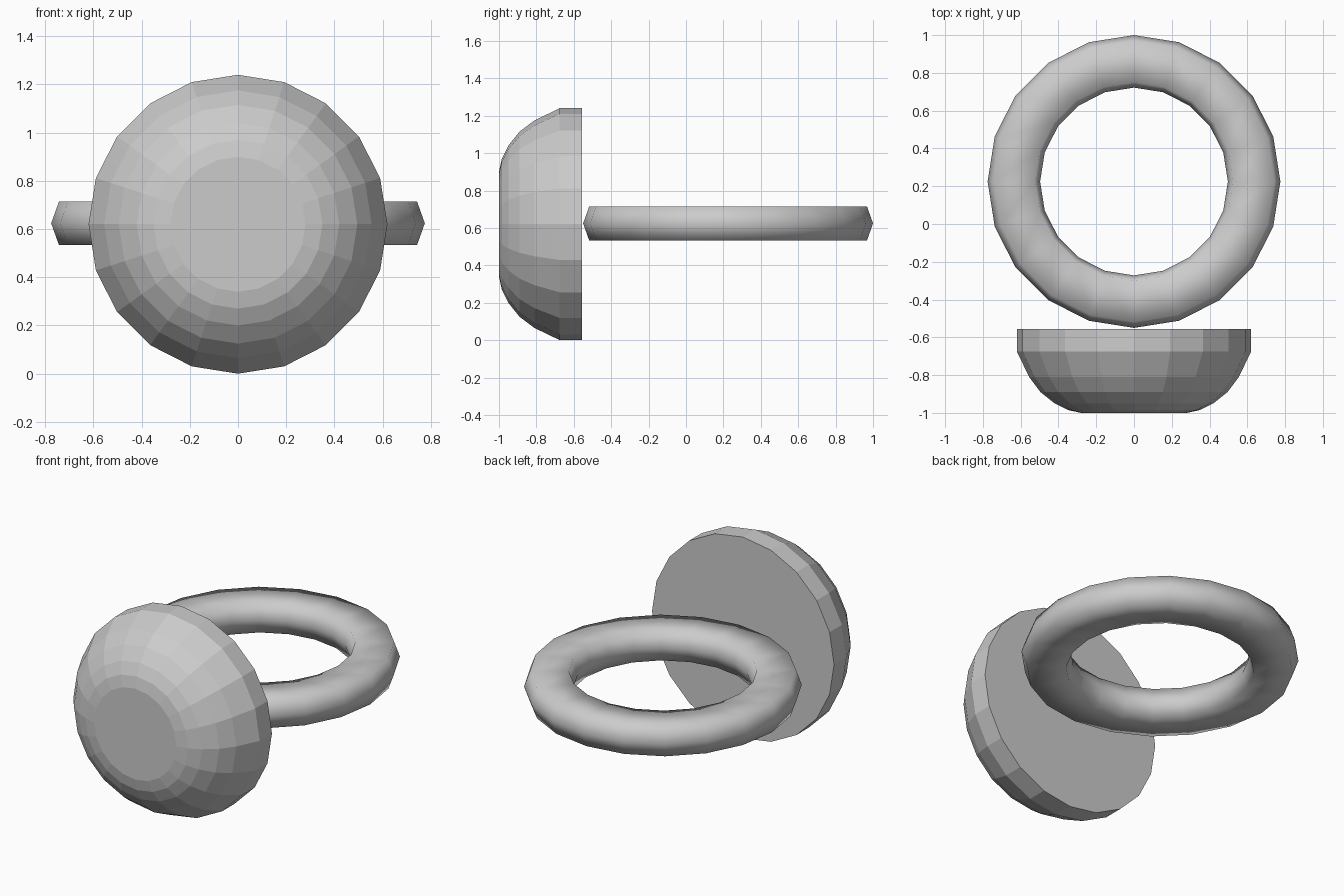
import bpy
import bmesh
from math import sin, cos, pi

if "Cube" in bpy.data.objects:
    bpy.data.objects.remove(bpy.data.objects["Cube"])

SIDES = 20


def lathe(name, profile, point, closed=False, smooth=False):
    """Revolve (radius, height) points; point() maps them into the scene."""
    bm = bmesh.new()
    rings = [[bm.verts.new(point(r, h, 2 * pi * i / SIDES)) for i in range(SIDES)]
             for r, h in profile]
    pairs = list(zip(rings, rings[1:]))
    if closed:
        pairs.append((rings[-1], rings[0]))
    for a, b in pairs:
        for i in range(SIDES):
            j = (i + 1) % SIDES
            bm.faces.new((a[i], a[j], b[j], b[i]))
    if not closed:
        bm.faces.new(rings[0])
        bm.faces.new(rings[-1])
    bmesh.ops.recalc_face_normals(bm, faces=bm.faces)
    for f in bm.faces:
        f.smooth = smooth
    mesh = bpy.data.meshes.new(name)
    bm.to_mesh(mesh)
    bm.free()
    obj = bpy.data.objects.new(name, mesh)
    bpy.context.collection.objects.link(obj)
    return obj


# Faceted domed knob, axis along y
lathe("domed_knob",
      [(0.62, -0.555), (0.62, -0.675), (0.555, -0.81), (0.495, -0.89),
       (0.42, -0.95), (0.35, -0.985), (0.28, -1.0)],
      lambda r, h, a: (r * sin(a), h, 0.62 + r * cos(a)))

# Smooth flat-topped ring lying horizontally behind the knob
lathe("ring",
      [(0.775, 0), (0.743, 0.09), (0.525, 0.09),
       (0.497, 0), (0.525, -0.09), (0.743, -0.09)],
      lambda r, h, a: (r * sin(a), 0.225 + r * cos(a), 0.624 + h),
      closed=True, smooth=True)
